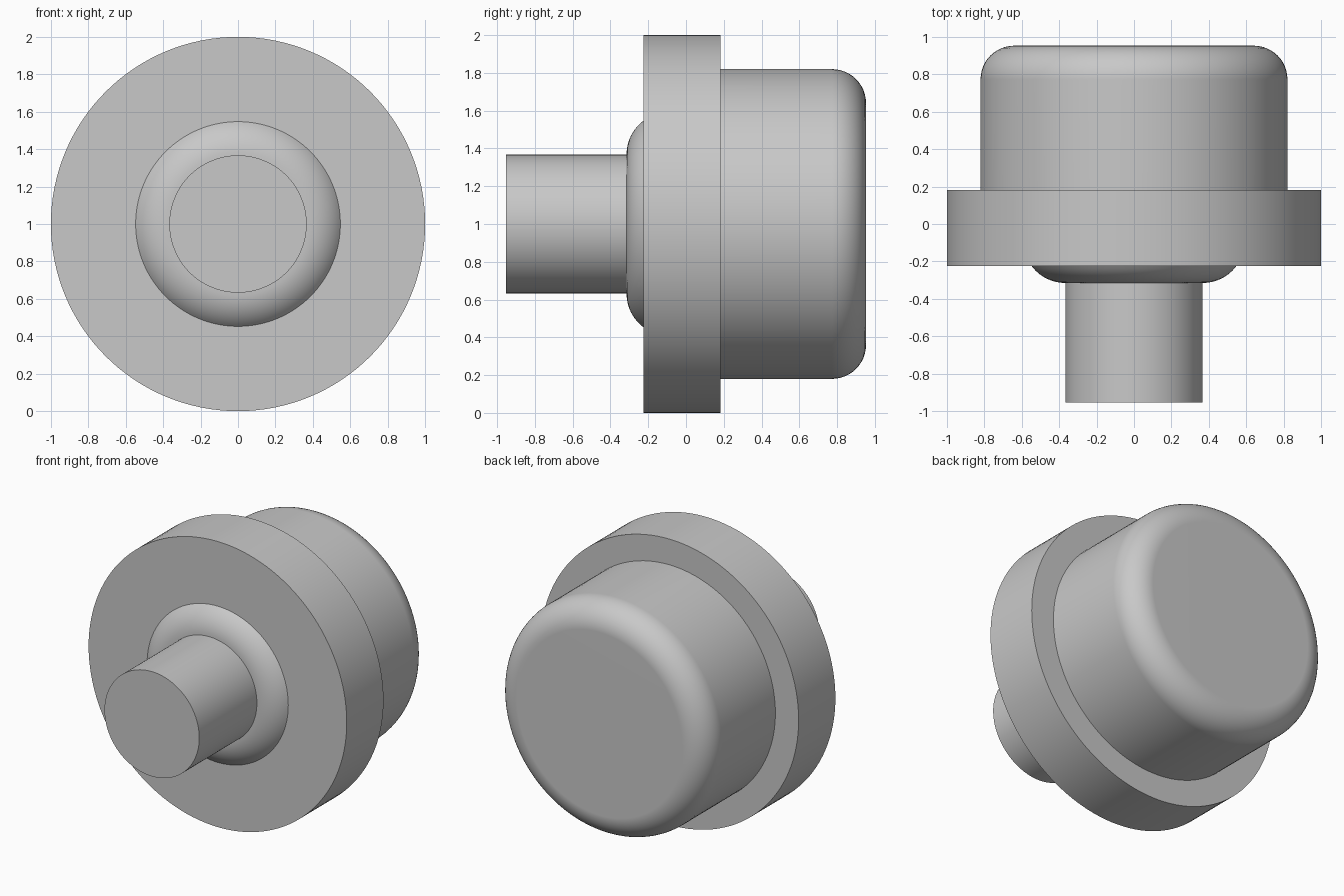
import bpy
import bmesh
from math import sin, cos, pi, asin
from mathutils import Vector, Matrix

cube = bpy.data.objects.get("Cube")
if cube:
    bpy.data.objects.remove(cube, do_unlink=True)

SEGMENTS = 128
AXIS_HEIGHT = 1.0

grey = bpy.data.materials.new("plain grey")
grey.use_nodes = True
colour = (0.58, 0.58, 0.58, 1)
grey.diffuse_color = colour
grey.node_tree.nodes["Principled BSDF"].inputs["Base Color"].default_value = colour


def arc(radius, y, size, start, end, steps=12):
    """Profile points on a circle; angle 0 points outward, pi/2 points to the back."""
    angles = [start + (end - start) * i / steps for i in range(steps + 1)]
    return [(radius + size * cos(a), y + size * sin(a)) for a in angles]


def lathe(name, profile):
    """Turn a (radius, y) profile about the horizontal y axis."""
    bm = bmesh.new()
    verts = [bm.verts.new((r, y, 0)) for r, y in profile]
    edges = [bm.edges.new(pair) for pair in zip(verts, verts[1:])]
    bmesh.ops.spin(bm, geom=verts + edges, cent=(0, 0, 0), axis=(0, 1, 0),
                   angle=2 * pi, steps=SEGMENTS, use_duplicate=False)
    bmesh.ops.remove_doubles(bm, verts=bm.verts[:], dist=0.0005)
    bmesh.ops.recalc_face_normals(bm, faces=bm.faces[:])
    # Make the open shells face away from the axis
    wall = max(bm.faces, key=lambda f: Vector((f.normal.x, f.normal.z)).length * f.calc_area())
    centre = wall.calc_center_median()
    if wall.normal.x * centre.x + wall.normal.z * centre.z < 0:
        bmesh.ops.reverse_faces(bm, faces=bm.faces[:])
    bm.transform(Matrix.Translation((0, 0, AXIS_HEIGHT)))
    mesh = bpy.data.meshes.new(name)
    bm.to_mesh(mesh)
    bm.free()
    mesh.materials.append(grey)
    obj = bpy.data.objects.new(name, mesh)
    bpy.context.collection.objects.link(obj)
    bpy.ops.object.select_all(action='DESELECT')
    obj.select_set(True)
    bpy.context.view_layer.objects.active = obj
    bpy.ops.object.shade_smooth_by_angle(angle=pi / 6)
    # Keep the large flat ends flat where they run into fillets
    weighted = obj.modifiers.new("flat ends", 'WEIGHTED_NORMAL')
    weighted.keep_sharp = True
    return obj


STEM, NECK, BODY, FLANGE = 0.367, 0.545, 0.82, 1.0
FRONT, NECK_FRONT, FLANGE_FRONT, FLANGE_BACK, BACK = -0.953, -0.315, -0.225, 0.182, 0.953

# Stem with a closed front end
lathe("stem", [(0, FRONT), (STEM, FRONT), (STEM, NECK_FRONT)])

# Domed neck between stem and flange
dome = 0.225
rim_angle = asin((FLANGE_FRONT - NECK_FRONT - dome) / dome)
lathe("neck", arc(STEM, NECK_FRONT + dome, dome, -pi / 2, rim_angle))

# Wide flange ring
lathe("flange", [(NECK, FLANGE_FRONT), (FLANGE, FLANGE_FRONT),
                 (FLANGE, FLANGE_BACK), (BODY, FLANGE_BACK)])

# Body with a rounded back edge
fillet = 0.18
lathe("body", [(BODY, FLANGE_BACK)]
      + arc(BODY - fillet, BACK - fillet, fillet, 0, pi / 2) + [(0, BACK)])
